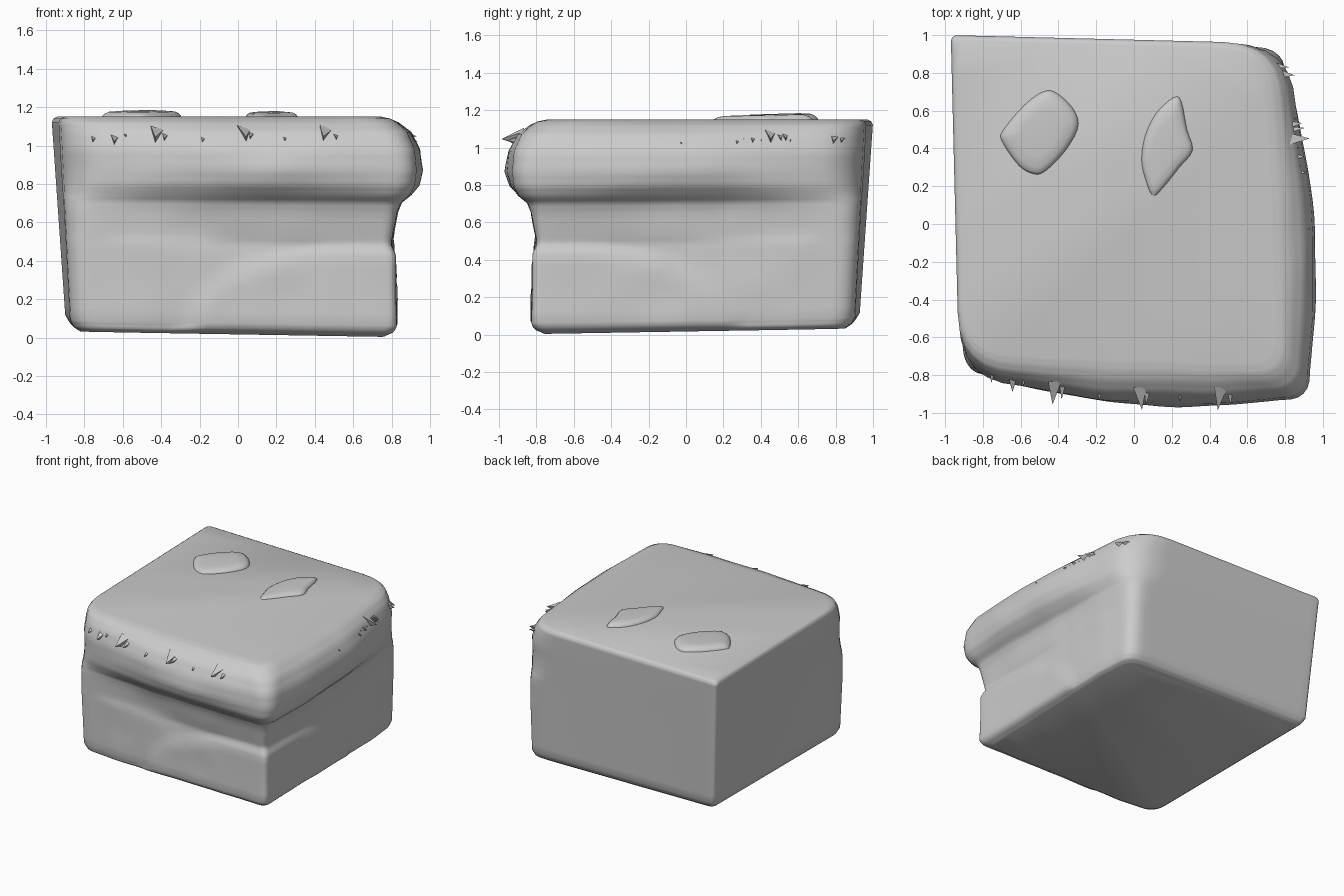
import bpy, bmesh, math, random
from mathutils import Vector, noise

if "Cube" in bpy.data.objects:
    bpy.data.objects.remove(bpy.data.objects["Cube"])
random.seed(4)

stone = bpy.data.materials.new("stone_grey")
stone.use_nodes = True
GREY = (0.6, 0.6, 0.6, 1)
stone.diffuse_color = GREY
stone.node_tree.nodes["Principled BSDF"].inputs["Base Color"].default_value = GREY


def finish(bm, name, angle=50):
    bmesh.ops.recalc_face_normals(bm, faces=bm.faces)
    mesh = bpy.data.meshes.new(name)
    bm.to_mesh(mesh)
    bm.free()
    obj = bpy.data.objects.new(name, mesh)
    bpy.context.collection.objects.link(obj)
    mesh.materials.append(stone)
    bpy.ops.object.select_all(action='DESELECT')
    obj.select_set(True)
    bpy.context.view_layer.objects.active = obj
    bpy.ops.object.shade_smooth_by_angle(angle=math.radians(angle))


def step(x):
    x = min(1, max(0, x))
    return x * x * (3 - 2 * x)


def loft(bm, rings):
    loops = [[bm.verts.new(p) for p in ring] for ring in rings]
    for low, high in zip(loops, loops[1:]):
        for i in range(len(low)):
            j = (i + 1) % len(low)
            bm.faces.new((low[i], low[j], high[j], high[i]))
    bm.faces.new(loops[0][::-1])
    bm.faces.new(loops[-1])


def spline(p0, p1, p2, p3, t):
    return 0.5 * (2 * p1 + (p2 - p0) * t + (2 * p0 - 5 * p1 + 4 * p2 - p3) * t * t
                  + (3 * p1 - p0 - 3 * p2 + p3) * t ** 3)


def mirror(p):
    """Reflect across the diagonal from the front corner to the back corner."""
    return Vector((-p.y, -p.x + 0.03))


# Block profile: height, overhang corner, side corner y, inset of the plain
# walls, side corner radius, overhang corner radius, bulge of the overhang
PROFILE = [
    (0.00, 0.76, -0.76, 0.05, 0.13, 0.07, 0),
    (0.02, 0.79, -0.79, 0.02, 0.13, 0.06, 0),
    (0.06, 0.805, -0.80, 0, 0.13, 0.05, 0),
    (0.25, 0.80, -0.80, 0, 0.13, 0.05, 0),
    (0.42, 0.80, -0.80, 0, 0.13, 0.05, 0),
    (0.48, 0.795, -0.80, 0, 0.13, 0.05, 0),
    (0.53, 0.805, -0.80, 0, 0.14, 0.06, 0.005),
    (0.65, 0.83, -0.80, 0, 0.15, 0.08, 0.012),
    (0.70, 0.85, -0.80, 0, 0.17, 0.1, 0.02),
    (0.74, 0.90, -0.81, 0, 0.22, 0.14, 0.035),
    (0.79, 0.93, -0.83, 0, 0.28, 0.16, 0.055),
    (0.87, 0.94, -0.84, 0, 0.32, 0.16, 0.068),
    (0.98, 0.93, -0.84, 0, 0.32, 0.17, 0.06),
    (1.07, 0.89, -0.81, 0, 0.32, 0.18, 0.045),
    (1.12, 0.835, -0.77, 0, 0.30, 0.18, 0.025),
    (1.14, 0.80, -0.73, 0.01, 0.28, 0.17, 0.012),
    (1.15, 0.75, -0.69, 0.03, 0.25, 0.16, 0),
]


def outline(z, d, b, inset, r_side, r_front, bulge):
    front = Vector((d, -d))
    side = Vector((-0.87 - 0.05 * z + inset, b))
    c = 0.896 + 0.066 * z - inset
    corners = [front, mirror(side), Vector((-c, c + 0.03)), side]
    radii = [r_front, r_side, 0.04, r_side]
    arcs = []
    for i, p in enumerate(corners):
        before = (corners[i - 1] - p).normalized() * radii[i]
        after = (corners[(i + 1) % 4] - p).normalized() * radii[i]
        arcs.append([p + before * (1 - t) ** 2 + after * t * t
                     for t in [k / 6 for k in range(7)]])
    points = []
    # Outward direction of the overhanging walls: right, back, left, front
    walls = [Vector((1, 0)), None, None, Vector((0, -1))]

    def add(p, direction, t):
        if direction:
            u = max(0.82 - p.x, 0.82 + p.y)
            # Low rounded ledge at the near corner, weaker ledge further off
            lobe = 0.46 * math.sqrt(max(0, 1 - max(0, (u - 0.1) / 0.98) ** 2.5))
            push = 0.022 * step((lobe - z) / 0.08 + 0.5) * step(z / 0.04)
            push += 0.014 * step((0.54 - z) / 0.08) * step((u - 0.7) / 0.5) * step((1 - t) / 0.15)
            wave = math.sin(math.pi * t)
            push += bulge * wave
            push += 0.012 * noise.noise((p.x * 4, p.y * 4, z * 5)) * wave
            p = p + direction * push
        tilt = 0.03 * (1 + (p.y - p.x) / 1.75) * (1 - z / 1.15)
        points.append(Vector((p.x, p.y, z + tilt)))

    for i in range(4):
        for p in arcs[i]:
            add(p, Vector((1, -1)) if i == 0 else None, 0)
        start, end = arcs[i][-1], arcs[(i + 1) % 4][0]
        for k in range(1, 28):
            t = k / 28
            add(start.lerp(end, t), walls[i], t if i == 0 else 1 - t)
    return points


# Stone block with overhanging rim on two sides
rings = []
for low, high in zip(PROFILE, PROFILE[1:]):
    for s in range(3):
        rings.append(outline(*[p + (q - p) * s / 3 for p, q in zip(low, high)]))
rings.append(outline(*PROFILE[-1]))
bm = bmesh.new()
loft(bm, rings)
finish(bm, "stone_block")


# Flat pebbles set in the top, highest toward the back
def pebble(name, outline_points, crown):
    n = len(outline_points)
    points = []
    for i in range(n):
        near = [Vector(outline_points[(i + k) % n]) for k in (-1, 0, 1, 2)]
        points += [spline(*near, t) for t in (0, 0.33, 0.67)]
    centre = sum(points, Vector((0, 0))) / len(points)
    layers = [(1, -0.5), (1, 0.05), (0.94, 0.5), (0.83, 0.85), (0.55, 1)]
    rings = []
    for scale, lift in layers:
        ring = [centre.lerp(p, scale) for p in points]
        rings.append([(p.x, p.y, 1.15 + crown * lift * (0.85 + 0.8 * (p.y - centre.y)))
                      for p in ring])
    bm = bmesh.new()
    loft(bm, rings)
    finish(bm, name)


pebble("round_pebble", [(-0.70, 0.44), (-0.61, 0.31), (-0.53, 0.265), (-0.47, 0.28),
                        (-0.37, 0.38), (-0.30, 0.5), (-0.31, 0.59), (-0.39, 0.68),
                        (-0.47, 0.705), (-0.58, 0.63), (-0.69, 0.5)], 0.036)
pebble("leaf_pebble", [(0.04, 0.34), (0.06, 0.24), (0.1, 0.15), (0.16, 0.2), (0.24, 0.3),
                       (0.31, 0.39), (0.28, 0.5), (0.25, 0.65), (0.21, 0.67),
                       (0.12, 0.59), (0.06, 0.47)], 0.03)

# Small jagged chips along the rim: position along the wall and reach
FRONT_CHIPS = [(-0.74, 0.84), (-0.64, 0.89), (-0.42, 0.955), (-0.17, 0.935),
               (0.03, 0.985), (0.24, 0.94), (0.46, 0.985)]
RIGHT_CHIPS = [(0.8, 0.85), (0.52, 0.89), (0.45, 0.93), (0.36, 0.905),
               (0.28, 0.915), (-0.03, 0.935)]


def chip(bm, along, reach, size, on_right):
    z = random.uniform(1.03, 1.06)
    root, w = reach - 0.12, 0.035 * size
    lean = random.uniform(-0.02, 0.02)
    shape = [(along - w, root, z + 0.05 * size), (along + w, root, z + 0.03 * size),
             (along + lean, root, z - 0.05 * size), (along + lean, reach, z - 0.01)]
    v = [bm.verts.new((r, a, h) if on_right else (a, -r, h)) for a, r, h in shape]
    for f in ((0, 1, 2), (0, 1, 3), (1, 2, 3), (2, 0, 3)):
        bm.faces.new([v[i] for i in f])


bm = bmesh.new()
for chips, on_right in ((FRONT_CHIPS, False), (RIGHT_CHIPS, True)):
    for along, reach in chips:
        chip(bm, along, reach, 1, on_right)
        chip(bm, along + 0.045, reach - 0.025, 0.7, on_right)
finish(bm, "rim_chips", 20)
